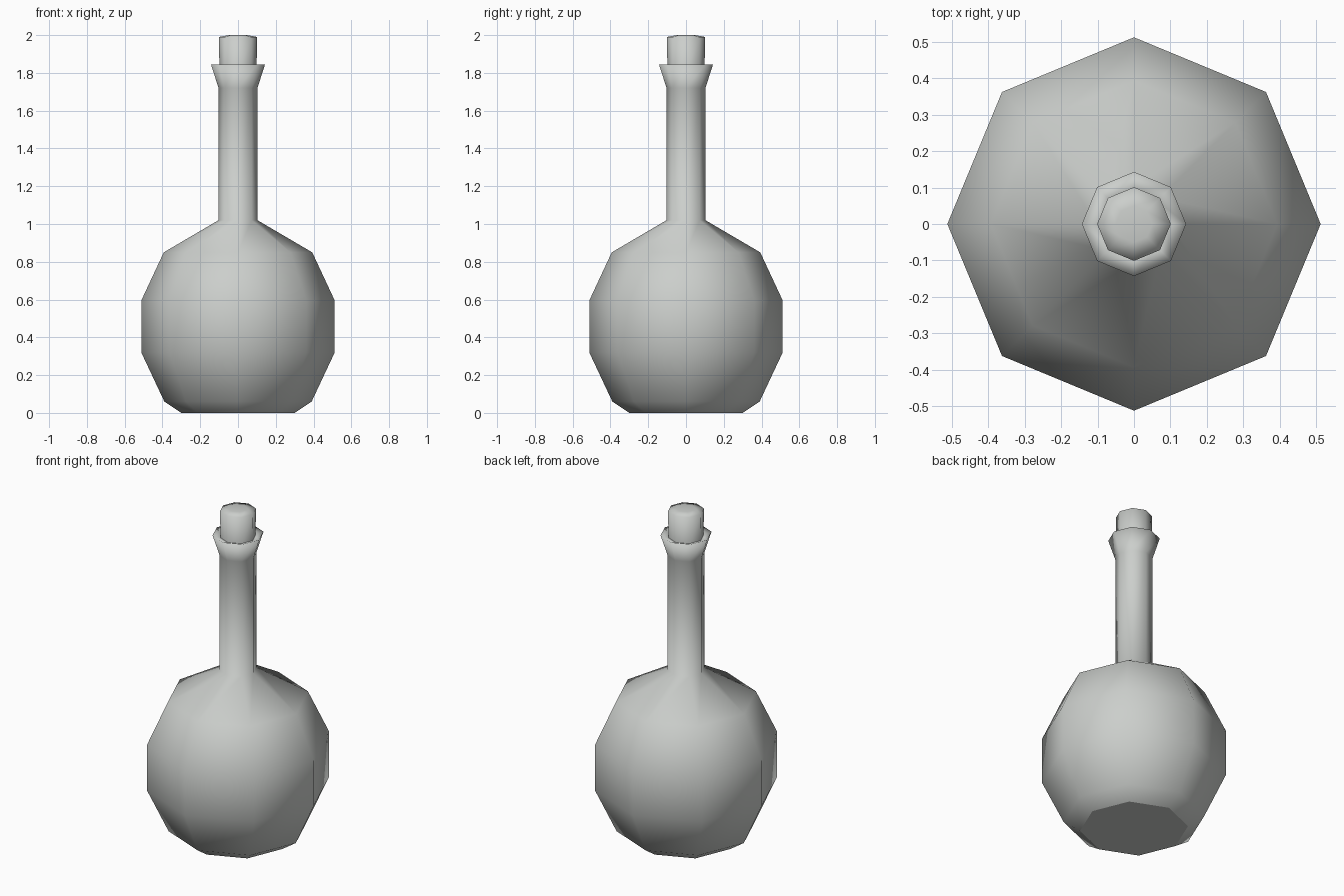
import bpy, bmesh, math

if "Cube" in bpy.data.objects:
    bpy.data.objects.remove(bpy.data.objects["Cube"])

SIDES = 8

mat = bpy.data.materials.new("pale grey")
mat.use_nodes = True
colour = (0.6, 0.62, 0.6, 1)
mat.diffuse_color = colour
mat.node_tree.nodes["Principled BSDF"].inputs["Base Color"].default_value = colour


def lathe(name, profile):
    """Spin (radius, height) points around z; radius 0 makes a fan tip."""
    bm = bmesh.new()
    rings = []
    for r, z in profile:
        count = SIDES if r else 1
        rings.append([bm.verts.new((r * math.cos(math.tau * i / SIDES),
                                    r * math.sin(math.tau * i / SIDES), z))
                      for i in range(count)])
    for low, high in zip(rings, rings[1:]):
        for i in range(SIDES):
            j = (i + 1) % SIDES
            if len(high) == 1:
                bm.faces.new((low[i], low[j], high[0]))
            else:
                bm.faces.new((low[i], low[j], high[j], high[i]))
    for face in bm.faces:
        face.smooth = True
    # Flat base with a hard rim
    base = bm.faces.new(rings[0][::-1])
    for edge in base.edges:
        edge.smooth = False
    mesh = bpy.data.meshes.new(name)
    bm.to_mesh(mesh)
    bm.free()
    mesh.materials.append(mat)
    obj = bpy.data.objects.new(name, mesh)
    bpy.context.collection.objects.link(obj)
    return obj


# Round body, long neck, flared lip and the throat inside it
lathe("flask", [(0.3, 0), (0.39, 0.06), (0.512, 0.32), (0.512, 0.595),
                (0.393, 0.85), (0.103, 1.02), (0.103, 1.72),
                (0.143, 1.845), (0.09, 1.825)])

# Stopper with a slightly domed top
lathe("stopper", [(0.098, 1.8), (0.101, 1.99), (0.05, 2.0), (0, 2.0)])
